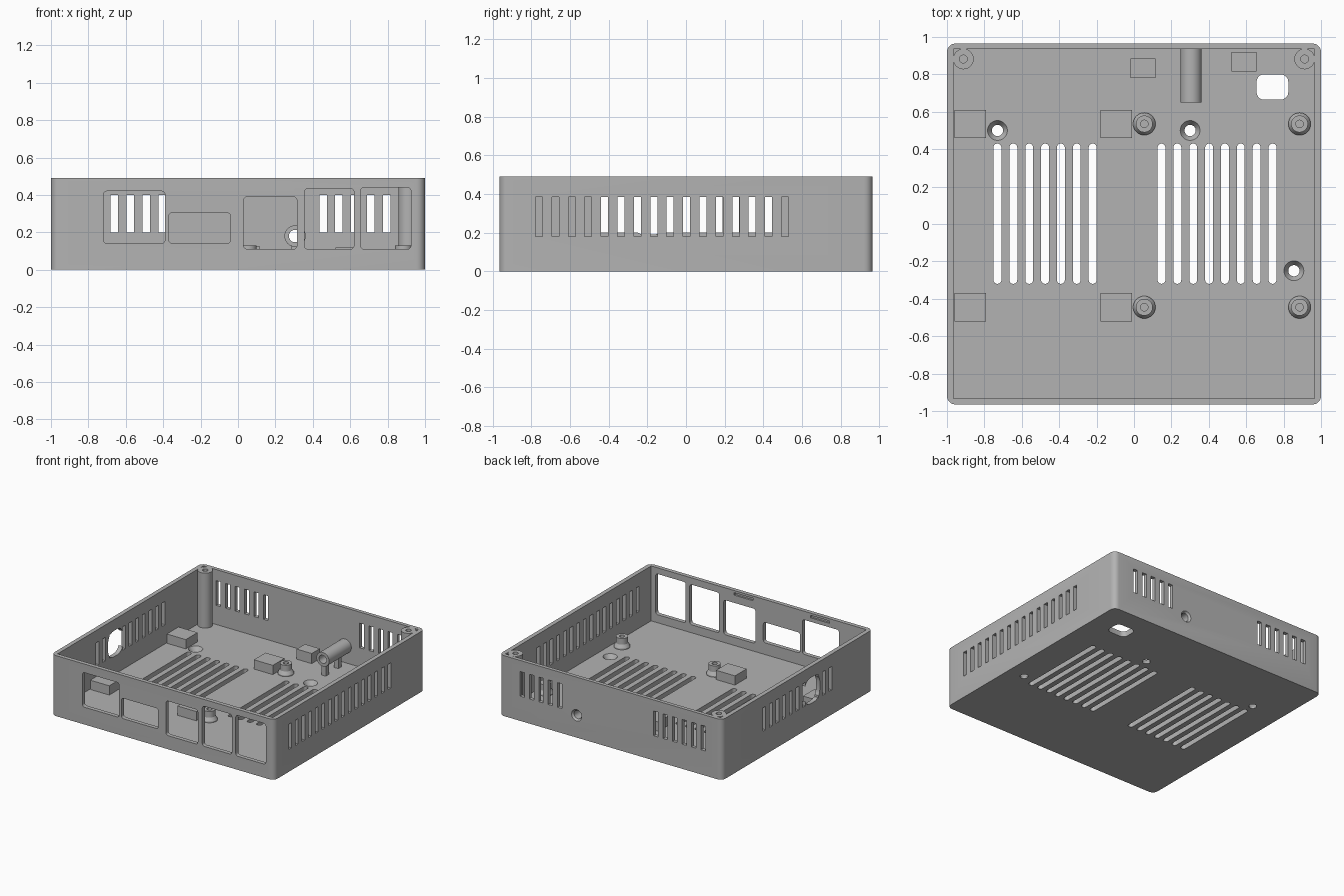
import bpy, bmesh
from math import sin, cos, pi
from mathutils import Vector

cube = bpy.data.objects.get("Cube")
if cube:
    bpy.data.objects.remove(cube)

grey = bpy.data.materials.new("plain grey")
grey.use_nodes = True
grey.diffuse_color = (0.45, 0.45, 0.45, 1)
grey.node_tree.nodes["Principled BSDF"].inputs["Base Color"].default_value = (0.45, 0.45, 0.45, 1)

HEIGHT, FLOOR, PITCH = 0.49, 0.045, 0.0848


def rounded(u0, u1, v0, v1, r=0.0, n=5):
    """Outline of a rectangle with rounded corners."""
    if r == 0:
        return [(u0, v0), (u1, v0), (u1, v1), (u0, v1)]
    centres = [(u1 - r, v1 - r), (u0 + r, v1 - r), (u0 + r, v0 + r), (u1 - r, v0 + r)]
    return [(cu + r * cos((k + i / n) * pi / 2), cv + r * sin((k + i / n) * pi / 2))
            for k, (cu, cv) in enumerate(centres) for i in range(n + 1)]


def place(axis, u, v, w):
    return {"x": (w, u, v), "y": (u, w, v), "z": (u, v, w)}[axis]


def add_prism(bm, outline, axis, a, b):
    """Extrude an outline along an axis from a to b."""
    low = [bm.verts.new(place(axis, u, v, a)) for u, v in outline]
    face = bm.faces.new(low)
    ext = bmesh.ops.extrude_face_region(bm, geom=[face])
    moved = [g for g in ext["geom"] if isinstance(g, bmesh.types.BMVert)]
    bmesh.ops.translate(bm, verts=moved, vec=Vector(place(axis, 0, 0, b - a)))


def add_lathe(bm, profile, axis, cu, cv, n=32, closed=False):
    """Revolve (radius, position) points about an axis, capping the ends."""
    rings = [[bm.verts.new(place(axis, cu + r * cos(2 * pi * i / n), cv + r * sin(2 * pi * i / n), w))
              for i in range(n)] for r, w in profile]
    pairs = list(zip(rings, rings[1:]))
    if closed:
        pairs.append((rings[-1], rings[0]))
    else:
        bm.faces.new(rings[0])
        bm.faces.new(rings[-1])
    for p, q in pairs:
        for i in range(n):
            j = (i + 1) % n
            bm.faces.new((p[i], p[j], q[j], q[i]))


def finish(name, bm):
    bmesh.ops.recalc_face_normals(bm, faces=bm.faces)
    mesh = bpy.data.meshes.new(name)
    bm.to_mesh(mesh)
    bm.free()
    mesh.materials.append(grey)
    obj = bpy.data.objects.new(name, mesh)
    bpy.context.collection.objects.link(obj)
    return obj


def smooth(obj):
    bpy.ops.object.select_all(action="DESELECT")
    obj.select_set(True)
    bpy.context.view_layer.objects.active = obj
    bpy.ops.object.shade_smooth_by_angle(angle=pi / 6)


def box(name, x0, x1, y0, y1, z0, z1):
    bm = bmesh.new()
    add_prism(bm, rounded(x0, x1, y0, y1), "z", z0, z1)
    return finish(name, bm)


def lathe(name, *args, **kw):
    bm = bmesh.new()
    add_lathe(bm, *args, **kw)
    smooth(finish(name, bm))


def cut(target, bm):
    """Subtract the built shapes from the target."""
    cutter = finish("cutter", bm)
    cutter.hide_render = True
    mod = target.modifiers.new("cut", "BOOLEAN")
    mod.operation, mod.solver, mod.object = "DIFFERENCE", "EXACT", cutter
    bpy.context.view_layer.objects.active = target
    bpy.ops.object.modifier_apply(modifier=mod.name)
    bpy.data.objects.remove(cutter)


# Tray body with rounded outer corners
bm = bmesh.new()
add_prism(bm, rounded(-1, 1, -0.965, 0.965, 0.045), "z", 0, HEIGHT)
shell = finish("case_shell", bm)

bm = bmesh.new()
add_prism(bm, rounded(-0.965, 0.965, -0.932, 0.935), "z", FLOOR, 1)
cut(shell, bm)

# All openings in the walls and floor
bm = bmesh.new()
ports = [(-0.72, -0.39, 0.14, 0.42), (-0.37, -0.04, 0.14, 0.305), (0.03, 0.315, 0.11, 0.39),
         (0.355, 0.62, 0.11, 0.435), (0.655, 0.925, 0.11, 0.44)]
for port in ports:
    add_prism(bm, rounded(*port, 0.02), "y", -1.1, -0.9)
for x in (-0.55, 0.135):                      # lid catch notches inside the front wall
    add_prism(bm, rounded(x - 0.085, x + 0.085, 0.452, 0.472), "y", -0.947, -0.9)
for i in range(16):                           # right wall vents
    y = -0.76 + i * PITCH
    add_prism(bm, rounded(y - 0.018, y + 0.018, 0.18, 0.385), "x", 0.9, 1.1)
for i in range(11):                           # left wall vents
    y = -0.422 + i * PITCH
    add_prism(bm, rounded(y - 0.018, y + 0.018, 0.2, 0.39), "x", -1.1, -0.9)
for start, count in ((-0.83, 6), (0.455, 5)):  # back wall vents
    for i in range(count):
        x = start + i * PITCH
        add_prism(bm, rounded(x - 0.02, x + 0.02, 0.2, 0.4), "y", 0.9, 1.1)
for start, count in ((-0.73, 7), (0.147, 8)):  # floor vents
    for i in range(count):
        x = start + i * PITCH
        add_prism(bm, rounded(x - 0.021, x + 0.021, -0.32, 0.43, 0.0205), "z", -0.1, 0.1)
add_prism(bm, rounded(0.655, 0.825, 0.665, 0.8, 0.04), "z", -0.1, 0.1)
for x, y in ((-0.73, 0.5), (0.3, 0.5), (0.855, -0.25)):  # countersunk screw holes
    add_lathe(bm, [(0.03, -0.1), (0.03, 0.01), (0.053, FLOOR), (0.053, 0.1)], "z", x, y)
add_lathe(bm, [(0.033, 0.9), (0.033, 0.95), (0.046, 0.965), (0.046, 1.1)], "y", 0.305, 0.18)
cut(shell, bm)

# Larger rounded opening among the left wall vents
bm = bmesh.new()
add_prism(bm, rounded(-0.285, -0.095, 0.19, 0.4, 0.07), "x", -1.1, -0.9)
cut(shell, bm)
smooth(shell)

# Board standoffs with blind screw holes
for y, row in ((0.535, "back"), (-0.445, "front")):
    for x, side in ((0.055, "inner"), (0.885, "outer")):
        lathe(f"{row}_{side}_standoff", [(0.06, 0.03), (0.06, 0.055), (0.045, 0.08), (0.045, 0.13),
                                         (0.02, 0.13), (0.02, 0.05)], "z", x, y)
    # Square support pads
    for x, side in ((-0.875, "left"), (-0.095, "middle")):
        box(f"{row}_{side}_pad", x - 0.085, x + 0.085, y - 0.075, y + 0.075, 0.03, 0.12)

# Back corner lid posts
for x, side in ((-0.912, "right"), (0.912, "left")):
    lathe(f"back_{side}_post", [(0.055, 0.03), (0.055, HEIGHT), (0.021, HEIGHT), (0.021, 0.3)],
          "z", x, 0.882)

# Button tube with its supports and side blocks
lathe("button_tube", [(0.057, 0.65), (0.057, 0.94), (0.033, 0.94), (0.033, 0.65)],
      "y", 0.305, 0.18, closed=True)
for y, end in ((0.66, "front"), (0.82, "back")):
    box(f"tube_{end}_support", 0.285, 0.325, y, y + 0.04, 0.03, 0.135)
box("right_block", -0.02, 0.115, 0.78, 0.885, 0.03, 0.127)
box("left_block", 0.52, 0.655, 0.815, 0.92, 0.03, 0.118)
